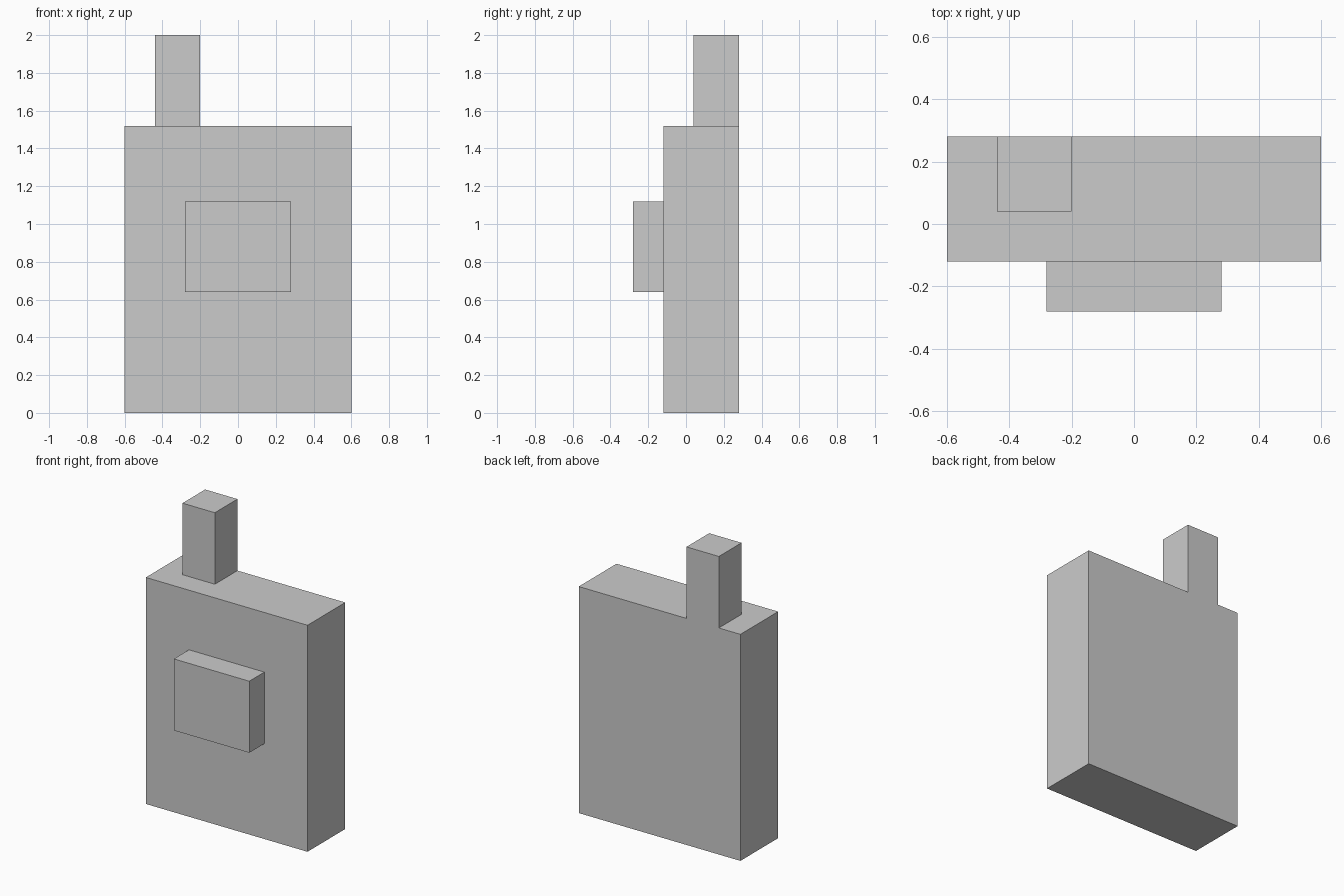
import bpy
from mathutils import Vector

if "Cube" in bpy.data.objects:
    bpy.data.objects.remove(bpy.data.objects["Cube"])


def box(name, low, high):
    """Axis-aligned box between two corners."""
    low, high = Vector(low), Vector(high)
    bpy.ops.mesh.primitive_cube_add(size=1, location=(low + high) / 2)
    obj = bpy.context.object
    obj.name = name
    obj.scale = high - low
    bpy.ops.object.transform_apply(location=True, rotation=False, scale=True)
    return obj


def fuse(base, part):
    """Join a part into the base as one closed surface."""
    mod = base.modifiers.new("join_" + part.name, 'BOOLEAN')
    mod.operation = 'UNION'
    mod.solver = 'EXACT'
    mod.object = part
    bpy.context.view_layer.objects.active = base
    bpy.ops.object.modifier_apply(modifier=mod.name)
    bpy.data.objects.remove(part, do_unlink=True)


# Slab body
body = box("body", (-0.60, -0.12, 0.00), (0.60, 0.28, 1.52))

# Raised block on the front, and post flush with the back
fuse(body, box("front_block", (-0.28, -0.28, 0.64), (0.28, -0.12, 1.12)))
fuse(body, box("top_post", (-0.44, 0.04, 1.52), (-0.20, 0.28, 2.00)))
